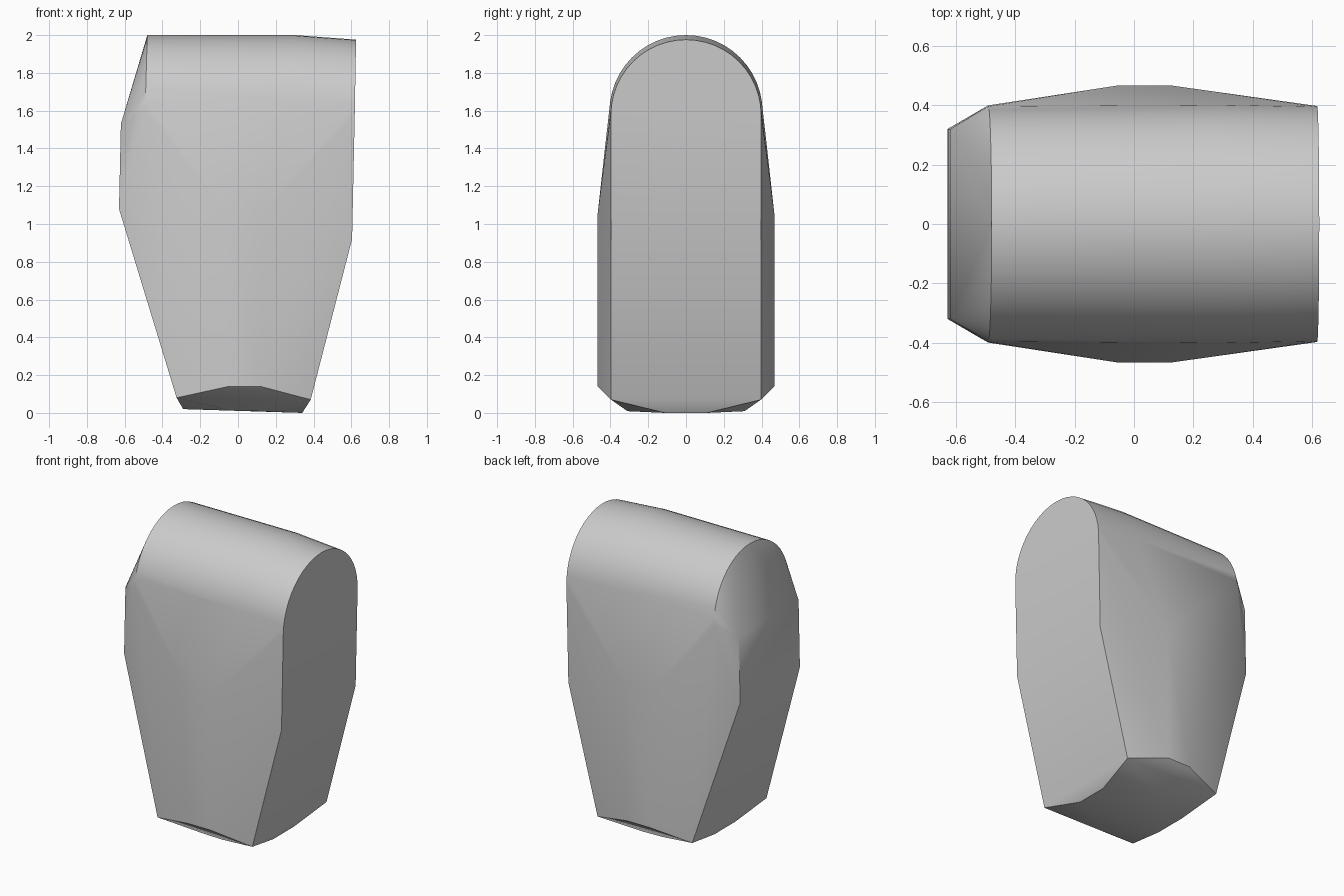
import bpy, bmesh, math

cube = bpy.data.objects.get("Cube")
if cube:
    bpy.data.objects.remove(cube)

grey = bpy.data.materials.new("plain grey")
grey.use_nodes = True
colour = (0.6, 0.6, 0.6, 1)
grey.diffuse_color = colour
grey.node_tree.nodes["Principled BSDF"].inputs["Base Color"].default_value = colour


def arch(x_side, x_top, z_spring, radius, steps=24):
    """Half-round rib across the block, leaning from x_side to x_top."""
    rib = []
    for i in range(steps + 1):
        a = math.pi * i / steps
        rise = math.sin(a)
        rib.append((x_side + (x_top - x_side) * rise,
                    radius * math.cos(a), z_spring + radius * rise))
    return rib


# Rounded top
points = arch(-0.492, -0.48, 1.6, 0.4)
points += arch(0.3, 0.3, 1.595, 0.405)
points += arch(0.618, 0.625, 1.578, 0.398)

# Corners, mirrored across the middle
half = [
    (0.604, 0.397, 0.92), (0.385, 0.397, 0.07),                          # large end
    (-0.62, 0.32, 1.53), (-0.63, 0.32, 1.08), (-0.325, 0.397, 0.08),     # small end
    (-0.05, 0.468, 0.14), (0.12, 0.468, 0.14),                           # bulging side
    (-0.05, 0.468, 1.05), (0.12, 0.468, 1.05),
    (-0.29, 0.11, 0.02), (-0.04, 0.31, 0.012),                           # underside
    (0.1, 0.31, 0.009), (0.34, 0.11, 0.0),
]
for x, y, z in half:
    points += [(x, y, z), (x, -y, z)]

# Tight skin around the ribs and corners
bm = bmesh.new()
for p in points:
    bm.verts.new(p)
bmesh.ops.remove_doubles(bm, verts=bm.verts, dist=0.0005)
bmesh.ops.convex_hull(bm, input=bm.verts)
bmesh.ops.delete(bm, geom=[v for v in bm.verts if not v.link_faces], context="VERTS")
bmesh.ops.dissolve_limit(bm, angle_limit=math.radians(1), verts=bm.verts, edges=bm.edges)
bmesh.ops.recalc_face_normals(bm, faces=bm.faces)
mesh = bpy.data.meshes.new("rounded_block")
bm.to_mesh(mesh)
bm.free()
mesh.materials.append(grey)

block = bpy.data.objects.new("rounded_block", mesh)
bpy.context.collection.objects.link(block)
bpy.ops.object.select_all(action="DESELECT")
block.select_set(True)
bpy.context.view_layer.objects.active = block
bpy.ops.object.shade_smooth_by_angle(angle=math.radians(30))
